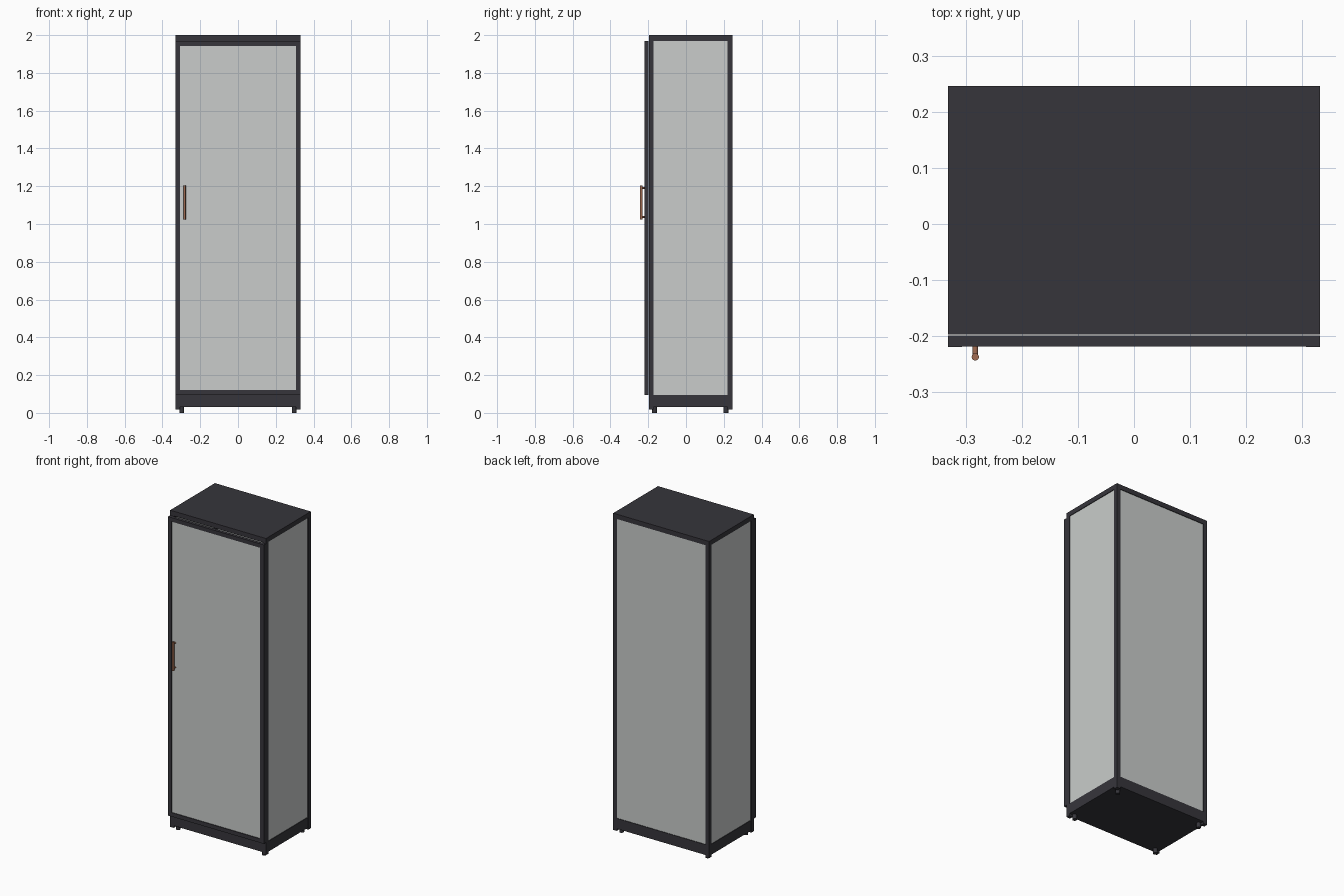
import bpy
from mathutils import Vector

if "Cube" in bpy.data.objects:
    bpy.data.objects.remove(bpy.data.objects["Cube"])


def material(name, rgb):
    m = bpy.data.materials.new(name)
    m.diffuse_color = (*rgb, 1.0)
    m.use_nodes = True
    m.node_tree.nodes["Principled BSDF"].inputs["Base Color"].default_value = m.diffuse_color
    return m


FRAME = material("charcoal frame", (0.037, 0.036, 0.044))
GLASS = material("pale grey glass", (0.585, 0.605, 0.595))
COPPER = material("copper", (0.36, 0.15, 0.085))


def box(name, lo, hi, mat):
    lo, hi = Vector(lo), Vector(hi)
    bpy.ops.mesh.primitive_cube_add(size=1, location=(lo + hi) / 2)
    ob = bpy.context.object
    ob.name = name
    for v in ob.data.vertices:
        v.co = [c * s for c, s in zip(v.co, hi - lo)]
    ob.data.materials.append(mat)
    return ob


def rod(name, centre, radius, length, mat, rot=(0, 0, 0), sides=16):
    bpy.ops.mesh.primitive_cylinder_add(vertices=sides, radius=radius, depth=length,
                                        location=centre, rotation=rot)
    ob = bpy.context.object
    ob.name = name
    ob.data.materials.append(mat)
    bpy.ops.object.shade_smooth_by_angle()
    return ob


X = 0.332                    # half width
YF, YB = -0.197, 0.246       # cabinet front and back
T = 0.025                    # frame thickness
Z0, ZB, ZT = 0.03, 0.095, 1.97

# Corner posts
for sx, side in ((-1, "left"), (1, "right")):
    for y, end in ((YF, "front"), (YB - T, "back")):
        xs = sorted((sx * X, sx * (X - T)))
        box(f"{side}_{end}_post", (xs[0], y, 0.017), (xs[1], y + T, ZT), FRAME)
        # Levelling foot under each corner
        fy = YF + 0.03 if end == "front" else YB - 0.034
        rod(f"{side}_{end}_foot", (sx * 0.298, fy, 0.017), 0.013, 0.034, FRAME)

# Top and plinth
box("top_panel", (-X, YF, ZT), (X, YB, 2.0), FRAME)
box("plinth", (-X + 0.0005, YF + 0.0005, Z0), (X - 0.0005, YB - 0.0005, ZB), FRAME)

# Side and back glass, set slightly into the frame
for sx, side in ((-1, "left"), (1, "right")):
    xs = sorted((sx * (X - 0.004), sx * (X - 0.012)))
    box(f"{side}_glass", (xs[0], YF + T, ZB), (xs[1], YB - T, ZT), GLASS)
box("back_glass", (-X + T, YB - 0.012, ZB), (X - T, YB - 0.004, ZT), GLASS)

# Door frame and glass
DF, DB = -0.219, -0.199
D0, D1 = 0.096, 1.968
for sx, side in ((-1, "left"), (1, "right")):
    xs = sorted((sx * X, sx * (X - T)))
    box(f"door_{side}_stile", (xs[0], DF, D0), (xs[1], DB, D1), FRAME)
for z, end in ((D0, "bottom"), (D1 - T, "top")):
    box(f"door_{end}_rail", (-X + T, DF + 0.0003, z), (X - T, DB, z + T), FRAME)
box("door_glass", (-X + T, DF + 0.005, D0 + T), (X - T, DB - 0.005, D1 - T), GLASS)

# Door handle: upright bar on two short stems
HX = -0.283
rod("handle_bar", (HX, -0.237, 1.114), 0.0065, 0.18, COPPER)
for z, end in ((1.037, "lower"), (1.191, "upper")):
    rod(f"handle_{end}_stem", (HX, -0.227, z), 0.0048, 0.02, COPPER, (1.5708, 0, 0))
